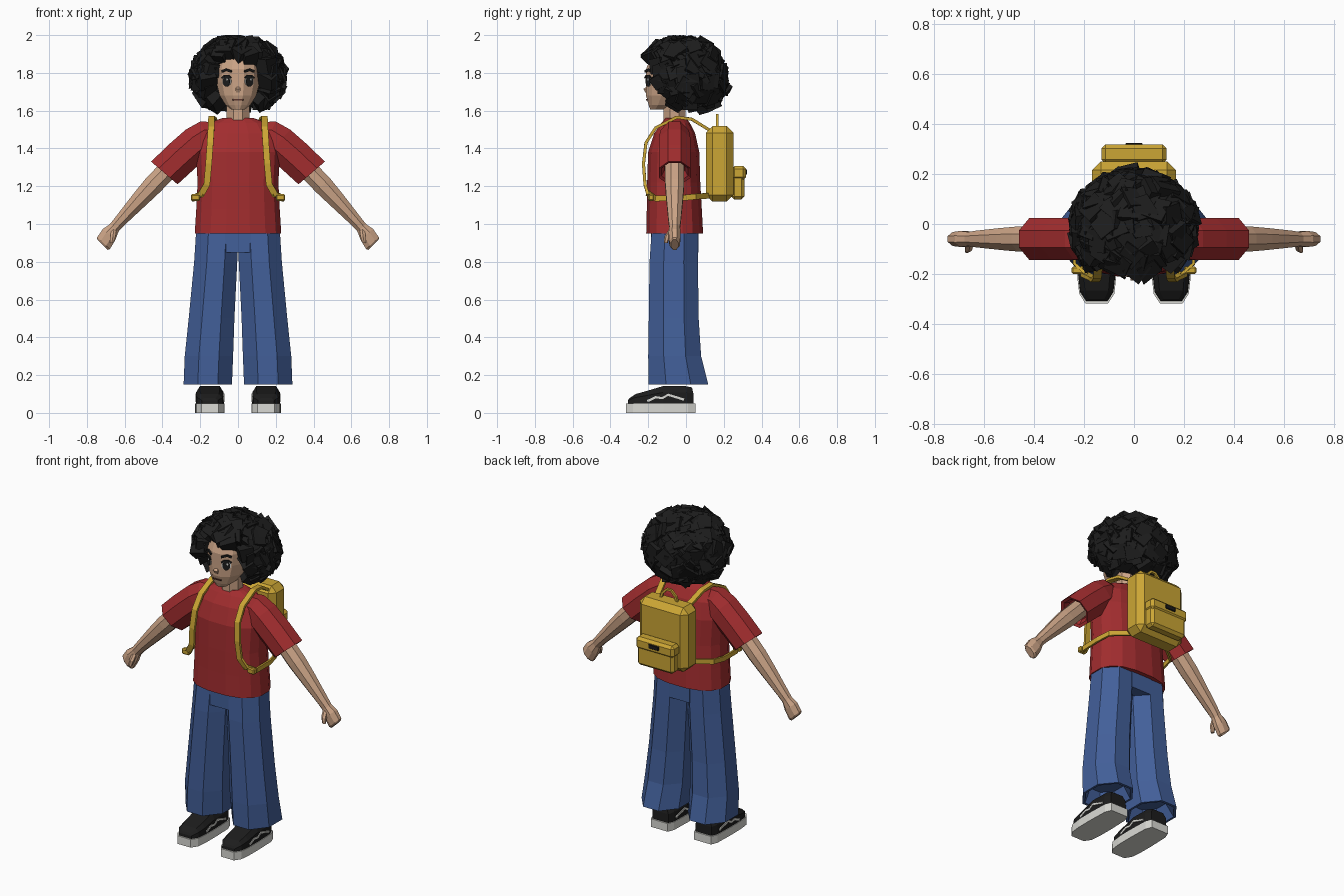
import bpy, bmesh, math, random
from mathutils import Vector as V, Matrix

if "Cube" in bpy.data.objects:
    bpy.data.objects.remove(bpy.data.objects["Cube"])

random.seed(4)


def material(name, rgb):
    m = bpy.data.materials.new(name)
    m.diffuse_color = (*rgb, 1)
    m.use_nodes = True
    m.node_tree.nodes["Principled BSDF"].inputs["Base Color"].default_value = m.diffuse_color
    return m


RED = material("shirt red", (0.36, 0.026, 0.028))
BLUE = material("denim blue", (0.055, 0.115, 0.32))
YELLOW = material("bag yellow", (0.60, 0.38, 0.035))
SKIN = material("skin", (0.60, 0.37, 0.24))
BLACK = material("black", (0.012, 0.012, 0.012))
WHITE = material("off white", (0.70, 0.70, 0.66))
LIP = material("lip brown", (0.10, 0.035, 0.025))
X, Y, Z = V((1, 0, 0)), V((0, 1, 0)), V((0, 0, 1))


def finish(name, bm, mat):
    bmesh.ops.recalc_face_normals(bm, faces=bm.faces[:])
    me = bpy.data.meshes.new(name)
    bm.to_mesh(me)
    bm.free()
    me.materials.append(mat)
    ob = bpy.data.objects.new(name, me)
    bpy.context.collection.objects.link(ob)
    return ob


def skin_rings(name, rings, mat, caps=True):
    """Join rings of points with quads and close both ends."""
    bm = bmesh.new()
    rows = [[bm.verts.new(p) for p in r] for r in rings]
    n = len(rows[0])
    for a, b in zip(rows, rows[1:]):
        for i in range(n):
            bm.faces.new((a[i], a[(i + 1) % n], b[(i + 1) % n], b[i]))
    if caps:
        for row in (rows[0], rows[-1]):    # strips across, so bent caps stay clean
            for i in range(n // 2 - 1):
                bm.faces.new((row[i], row[i + 1], row[n - 2 - i], row[n - 1 - i]))
    return finish(name, bm, mat)


def ring(c, u, v, ru, rv, n=8, power=2.0):
    """Flat-sided oval around c, spanned by the axes u and v."""
    k = 1 / math.cos(math.pi / n)
    pts = []
    for i in range(n):
        a = (i + 0.5) * 2 * math.pi / n
        s, t = math.cos(a), math.sin(a)
        s = math.copysign(abs(s) ** (2 / power), s)
        t = math.copysign(abs(t) ** (2 / power), t)
        pts.append(V(c) + u * ru * s * k + v * rv * t * k)
    return pts


def box(name, c, size, mat, bevel=0.0, rot=0.0, axis='Z'):
    bm = bmesh.new()
    bmesh.ops.create_cube(bm, size=1, matrix=Matrix.Diagonal((*size, 1)))
    if bevel:
        bmesh.ops.bevel(bm, geom=bm.edges[:], offset=bevel, segments=1, affect='EDGES')
    bm.transform(Matrix.Translation(c) @ Matrix.Rotation(rot, 4, axis))
    return finish(name, bm, mat)


def ribbon(name, path, side, w, th, mat):
    """Flat band along a path; side is the direction of its width."""
    path = [V(p) for p in path]
    rings = []
    for i, p in enumerate(path):
        t = (path[min(i + 1, len(path) - 1)] - path[max(i - 1, 0)]).normalized()
        n = t.cross(side).normalized()
        s = n.cross(t)
        rings.append([p + s * a * w / 2 + n * b * th / 2
                      for a, b in ((1, 1), (-1, 1), (-1, -1), (1, -1))])
    return skin_rings(name, rings, mat)


# Shirt body, pelvis, neck
torso = [(0.95, -.06, .228, .15), (1.08, -.062, .22, .145), (1.22, -.065, .213, .14),
         (1.38, -.065, .222, .135), (1.48, -.06, .20, .108), (1.535, -.055, .155, .075),
         (1.56, -.055, .085, .055)]
skin_rings("shirt_body", [ring((0, y, z), X, Y, a, b, 16, 2.5) for z, y, a, b in torso], RED)
box("pants_crotch", (0, -.06, .925), (.14, .25, .15), BLUE)
skin_rings("neck", [ring((0, -.06, z), X, Y, .06, .058) for z in (1.5, 1.68)], SKIN)

# Head
head = [(1.605, -.155, .035, .035), (1.63, -.13, .068, .07), (1.68, -.10, .10, .115),
        (1.75, -.085, .118, .13), (1.82, -.08, .122, .135), (1.90, -.07, .105, .115),
        (1.95, -.06, .06, .06)]
skin_rings("head", [ring((0, y, z), X, Y, a * .97, b * .97, 12) for z, y, a, b in head], SKIN)
skin_rings("nose", [ring((0, -.205, 1.735), X, Z, .006, .006, 4),
                    ring((0, -.212, 1.715), X, Y, .014, .014, 4),
                    ring((0, -.205, 1.695), X, Y, .010, .010, 4)], SKIN)
box("mouth", (0, -.206, 1.657), (.056, .009, .007), LIP)


def disc(name, c, u, out, ru, rz, mat):
    c = V(c)
    return skin_rings(name, [ring(c + out * d, u, Z, ru, rz, 12) for d in (-.002, .001)], mat)


for sx, tag in ((1, "left"), (-1, "right")):
    # Eyes and brows, lying on the slanted cheek facets
    u = V((math.cos(.56), sx * math.sin(.56), 0))
    out = V((sx * math.sin(.56), -math.cos(.56), 0))
    eye = V((sx * .058, -.197, 1.755))
    disc(tag + "_eye_white", eye + out * .003, u, out, .027, .026, WHITE)
    disc(tag + "_iris", eye + out * .006, u, out, .021, .028, BLACK)
    disc(tag + "_eye_glint", eye + out * .0085 + u * .006 + Z * .010, u, out, .005, .006, WHITE)
    ribbon(tag + "_lash", [eye + out * .006 + u * a + Z * b for a, b in
                           ((-.028, .018), (-.014, .029), (.014, .029), (.028, .018))],
           Z, .009, .008, BLACK)
    ribbon(tag + "_brow", [eye + out * .004 + u * sx * a + Z * b for a, b in
                           ((-.03, .052), (.005, .062), (.03, .052))], Z, .012, .009, BLACK)

    # Sleeve and arm, sloping down and outward
    def limb(name, rows, mat):
        rings = []
        for x, z, ang, rp, ry in rows:
            p = V((sx * math.cos(ang), 0, math.sin(ang)))
            rings.append(ring((sx * x, -.06, z), p, Y, rp, ry))
        skin_rings(tag + name, rings, mat)

    limb("_sleeve", [(.12, 1.47, 1.5, .07, .06), (.165, 1.465, 1.15, .085, .075),
                     (.215, 1.43, .85, .093, .083), (.30, 1.355, .72, .094, .084),
                     (.39, 1.27, .71, .092, .084), (.385, 1.275, .71, .075, .07),
                     (.36, 1.30, .71, .06, .055)], RED)
    limb("_arm", [(.35, 1.31, .71, .052, .05), (.45, 1.205, .71, .052, .05),
                  (.52, 1.13, .71, .045, .044), (.625, 1.015, .71, .032, .033),
                  (.655, .98, .71, .03, .028), (.682, .945, .71, .044, .032),
                  (.712, .898, .75, .046, .028), (.718, .89, .78, .038, .02)], SKIN)
    skin_rings(tag + "_thumb", [ring((sx * x, y, z), X, Y, r, r, 6) for x, y, z, r in
               ((.657, -.075, .97, .014), (.662, -.098, .935, .014),
                (.668, -.107, .90, .009))], SKIN)

    # Flared trouser leg with a hollow hem
    leg = [(.99, .108, -.06, .112, .12), (.8, .118, -.065, .114, .128),
           (.5, .14, -.065, .121, .132), (.3, .154, -.06, .128, .14),
           (.15, .16, -.04, .128, .158), (.15, .16, -.04, .115, .142),
           (.24, .155, -.055, .09, .10)]
    skin_rings(tag + "_trouser_leg",
               [ring((sx * x, y, z), X, Y, a, b) for z, x, y, a, b in leg], BLUE)

    # Shoe: pale sole, sloping dark upper
    half = [(.045, -.318, .078), (.07, -.28, .10), (.077, -.22, .115), (.078, -.12, .142),
            (.074, .01, .142), (.058, .05, .135)]
    loop = half + [(-x, y, h) for x, y, h in reversed(half)]

    def shoe_ring(k, top, kx=1.0):
        return [V((sx * .149 + x * k * kx, -.135 + (y + .135) * k,
                   top if isinstance(top, float) else .045 + top(h - .045)))
                for x, y, h in loop]

    skin_rings(tag + "_sole", [shoe_ring(1, 0.0), shoe_ring(1, .05)], WHITE)
    skin_rings(tag + "_shoe", [shoe_ring(.95, .04), shoe_ring(.94, lambda d: d * .65),
                               shoe_ring(.9, lambda d: d, .75)], BLACK)
    for s in (1, -1):
        ribbon(tag + "_shoe_stripe", [(sx * .149 + s * .0735, y, z) for y, z in
               ((-.205, .062), (-.16, .083), (-.125, .078), (-.095, .096), (-.01, .07))],
               Z, .012, .006, WHITE)

    # Shoulder strap and the strap back under the arm
    ribbon(tag + "_shoulder_strap", [(sx * x, y, z) for x, y, z in
           ((.11, .12, 1.50), (.13, .03, 1.555), (.14, -.05, 1.565), (.142, -.16, 1.51),
            (.147, -.212, 1.43), (.155, -.225, 1.32), (.165, -.217, 1.21),
            (.20, -.20, 1.15))], X, .034, .016, YELLOW)
    ribbon(tag + "_side_strap", [(sx * x, y, z) for x, y, z in
           ((.185, -.205, 1.165), (.238, -.16, 1.135), (.24, -.03, 1.137),
            (.225, .05, 1.145), (.13, .125, 1.15))], Z, .03, .012, YELLOW)
    box(tag + "_strap_buckle", (sx * .225, -.185, 1.14), (.05, .03, .035), YELLOW, .006)

# Backpack
box("backpack", (0, .178, 1.318), (.335, .145, .40), YELLOW, .035)
box("backpack_pocket", (0, .275, 1.205), (.25, .07, .15), YELLOW, .016)
box("backpack_pocket_flap", (0, .28, 1.27), (.262, .076, .075), YELLOW, .016)
box("backpack_clip", (0, .318, 1.275), (.07, .012, .026), BLACK, .003)
ribbon("backpack_handle", [(-.06, .165, 1.50), (-.045, .165, 1.545), (-.015, .165, 1.575),
                           (.015, .165, 1.575), (.045, .165, 1.545), (.06, .165, 1.50)],
       Y, .014, .014, YELLOW)

# Hair: dark under-shell covered with jittered chunky curls
bm = bmesh.new()
bmesh.ops.create_icosphere(bm, subdivisions=2, radius=1, matrix=Matrix.Translation(
    (0, .0, 1.79)) @ Matrix.Diagonal((.18, .15, .165, 1)))
finish("hair_base", bm, BLACK)
bm = bmesh.new()
N = 230
for i in range(N):
    h = 1 - 2 * (i + .5) / N
    r, a = math.sqrt(1 - h * h), i * 2.39996
    d = V((r * math.cos(a), r * math.sin(a), h))
    p = V((.208 * d.x, -.02 + .19 * d.y, 1.785 + .165 * d.z))
    if p.z < 1.88 and p.y < -.11 and abs(p.x) < .135:
        continue                                  # open face
    if p.z < 1.8 and p.y < -.145 or p.z < 1.72 and p.y < -.09:
        continue
    if p.z < 1.66 and (abs(p.x) < .11 and p.y < .06):
        continue                                  # open neck
    p.y += max(0, 1.80 - p.z) * .18
    s = random.uniform(.034, .046)
    rot = Z.rotation_difference(d).to_matrix().to_4x4() @ Matrix.Rotation(
        random.uniform(0, 3), 4, 'Z') @ Matrix.Rotation(random.uniform(-.5, .5), 4, 'X')
    vs = bmesh.ops.create_cube(bm, size=2, matrix=Matrix.Translation(p) @ rot @
                               Matrix.Diagonal((s, s, s * 1.05, 1)))["verts"]
    for v in vs:
        v.co += V([random.uniform(-.011, .011) for _ in range(3)])
        v.co.z = min(v.co.z, 2.0)
finish("hair_curls", bm, BLACK)
